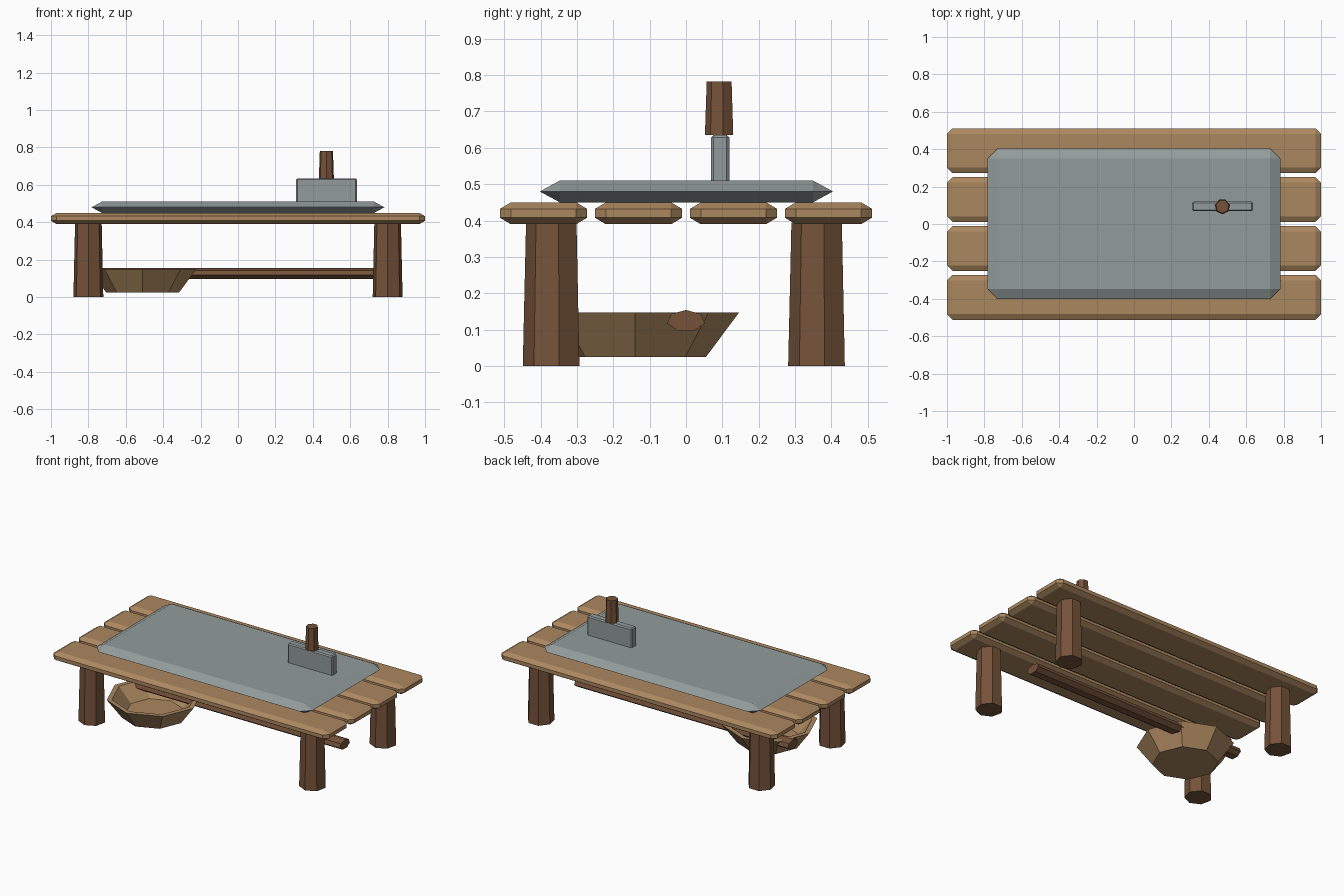
import bpy, bmesh, math
from mathutils import Matrix, Vector

cube = bpy.data.objects.get("Cube")
if cube:
    bpy.data.objects.remove(cube, do_unlink=True)


def material(name, rgb):
    m = bpy.data.materials.new(name)
    m.use_nodes = True
    m.diffuse_color = (*rgb, 1)
    m.node_tree.nodes["Principled BSDF"].inputs["Base Color"].default_value = (*rgb, 1)
    return m


light_wood = material("light wood", (0.41, 0.245, 0.115))
dark_wood = material("dark wood", (0.18, 0.085, 0.042))
stone = material("grey stone", (0.29, 0.33, 0.33))


def finish(bm, name, mat):
    bmesh.ops.recalc_face_normals(bm, faces=bm.faces)
    mesh = bpy.data.meshes.new(name)
    bm.to_mesh(mesh)
    bm.free()
    mesh.materials.append(mat)
    obj = bpy.data.objects.new(name, mesh)
    bpy.context.collection.objects.link(obj)
    return obj


def chamfered_box(name, mat, centre, size, chamfer, rise):
    """Box with chamfers `chamfer` wide sideways and `rise` tall."""
    bm = bmesh.new()
    stretch = rise / chamfer
    bmesh.ops.create_cube(bm, size=1)
    bmesh.ops.scale(bm, vec=(size[0], size[1], size[2] / stretch), verts=bm.verts)
    bmesh.ops.bevel(bm, geom=bm.edges[:], offset=chamfer, segments=1,
                    affect='EDGES', clamp_overlap=True)
    bmesh.ops.scale(bm, vec=(1, 1, stretch), verts=bm.verts)
    bmesh.ops.translate(bm, vec=centre, verts=bm.verts)
    return finish(bm, name, mat)


def lathe(name, mat, profile, sides, place, start=-math.pi / 2):
    """Solid of (radius, height) rings, capped at both ends."""
    bm = bmesh.new()
    angles = [start + math.tau * i / sides for i in range(sides)]
    rings = [[bm.verts.new((r * math.cos(a), r * math.sin(a), z)) for a in angles]
             for r, z in profile]
    for low, high in zip(rings, rings[1:]):
        for i in range(sides):
            j = (i + 1) % sides
            bm.faces.new((low[i], low[j], high[j], high[i]))
    bm.faces.new(rings[0])
    bm.faces.new(rings[-1])
    bm.transform(place)
    return finish(bm, name, mat)


# Table top planks
for i in range(4):
    chamfered_box(f"plank_{i + 1}", light_wood, (0, -0.392 + i * 0.2613, 0.42),
                  (2, 0.24, 0.06), 0.03, 0.018)

# Legs
for x, side in ((-0.8, "right"), (0.8, "left")):
    for y, end in ((-0.367, "front"), (0.363, "back")):
        lathe(f"{end}_{side}_leg", dark_wood, [(0.082, 0), (0.073, 0.395)], 7,
              Matrix.Translation((x, y, 0)))

# Flattened cross bar under the table
lathe("cross_bar", dark_wood, [(1, -0.775), (1, 0.775)], 7,
      Matrix.Translation((0, 0, 0.124))
      @ Matrix.Diagonal((1, 0.053, 0.03, 1))
      @ Matrix.Rotation(math.pi / 2, 4, 'Y'), start=math.pi)

# Stone slab
chamfered_box("slab", stone, (0, 0.001, 0.48), (1.565, 0.806, 0.06), 0.055, 0.0298)

# Scraper standing on the slab
chamfered_box("scraper_blade", stone, (0.4725, 0.094, 0.565), (0.325, 0.05, 0.14),
              0.007, 0.007)
lathe("scraper_handle", dark_wood, [(0.041, 0.635), (0.036, 0.782)], 7,
      Matrix.Translation((0.4725, 0.093, 0)))

# Open bowl below the table
lathe("bowl", light_wood,
      [(0.195, 0.025), (0.286, 0.147), (0.255, 0.147), (0.17, 0.055)], 8,
      Matrix.Translation((-0.51, -0.14, 0)))
